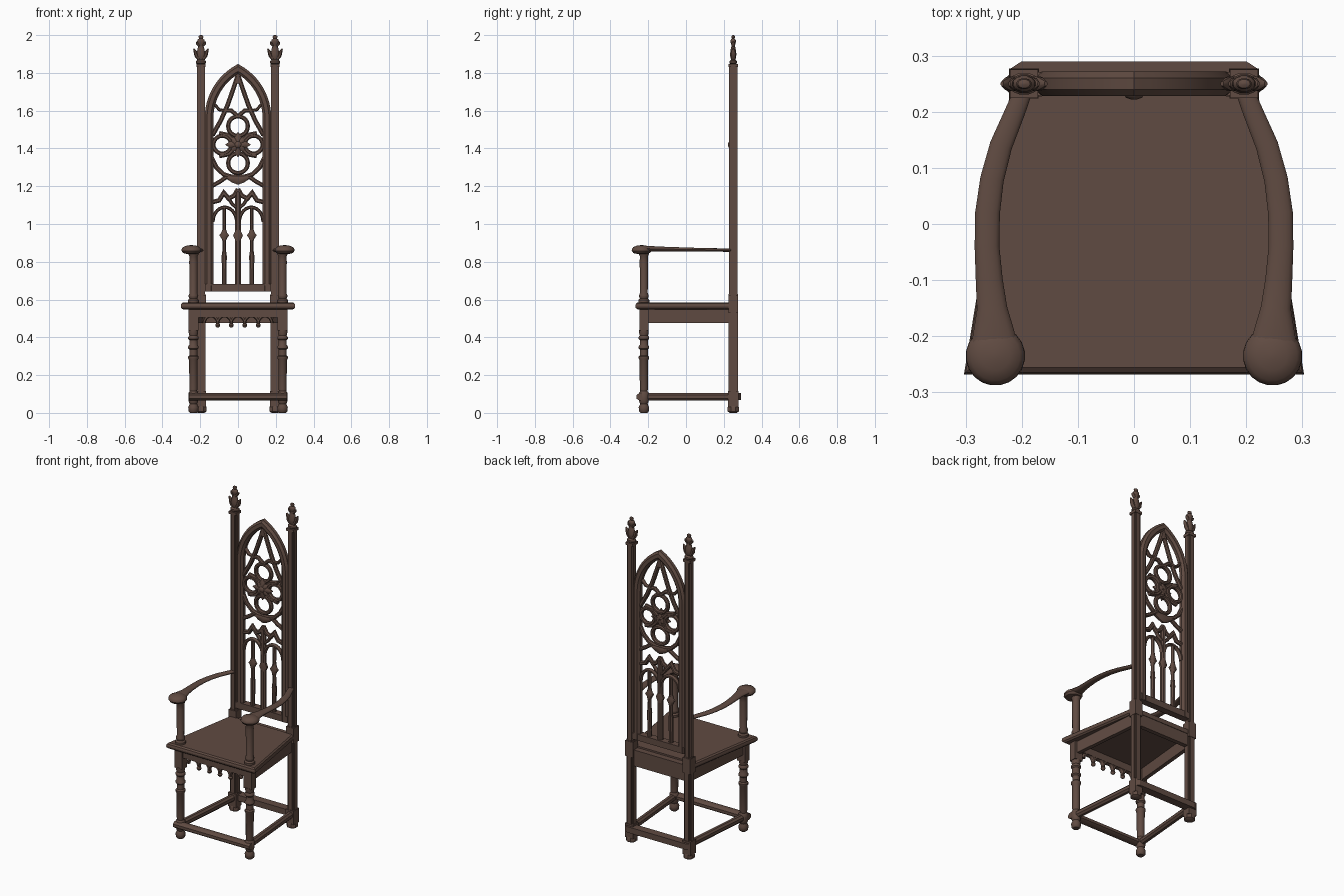
import bpy, bmesh, math
from mathutils import Vector as V

if "Cube" in bpy.data.objects:
    bpy.data.objects.remove(bpy.data.objects["Cube"])

wood = bpy.data.materials.new("dark_brown_wood")
wood.diffuse_color = (0.117, 0.070, 0.054, 1)
wood.use_nodes = True
wood.node_tree.nodes["Principled BSDF"].inputs["Base Color"].default_value = wood.diffuse_color
YB = 0.25   # plane of the chair back

def finish(name, bm, smooth=True):
    bmesh.ops.recalc_face_normals(bm, faces=bm.faces)
    me = bpy.data.meshes.new(name)
    bm.to_mesh(me); bm.free()
    ob = bpy.data.objects.new(name, me)
    me.materials.append(wood)
    bpy.context.collection.objects.link(ob)
    if smooth:
        bpy.ops.object.select_all(action='DESELECT')
        ob.select_set(True)
        bpy.context.view_layer.objects.active = ob
        bpy.ops.object.shade_smooth_by_angle(angle=math.radians(40))
    return ob

def skin(name, rings, closed=False, smooth=True):
    """Join rings of points into one surface."""
    bm = bmesh.new()
    rs = [[bm.verts.new(p) for p in r] for r in rings]
    n = len(rs[0])
    for a, b in zip(rs, rs[1:] + rs[:1] if closed else rs[1:]):
        for i in range(n):
            j = (i + 1) % n
            bm.faces.new((a[i], a[j], b[j], b[i]))
    if not closed:
        bm.faces.new(rs[0]); bm.faces.new(rs[-1])
    return finish(name, bm, smooth)

HEX = [(-1, -.45), (-.45, -1), (.45, -1), (1, -.45), (1, .45), (.45, 1), (-.45, 1), (-1, .45)]
ROUND = [(math.cos(i * math.pi / 8), math.sin(i * math.pi / 8)) for i in range(16)]

def sweep(name, pts, w, d, up=(0, 1, 0), sec=HEX, closed=False):
    """Sweep a section along a path; w and d are half sizes (number or list)."""
    pts = [V(p) for p in pts]; up = V(up); n = len(pts); rings = []
    for i, p in enumerate(pts):
        a = pts[i - 1] if i or closed else p
        b = pts[(i + 1) % n] if i < n - 1 or closed else p
        t1, t2 = (p - a), (b - p)
        t1 = t1.normalized() if t1.length else t2.normalized()
        t2 = t2.normalized() if t2.length else t1
        t = (t1 + t2).normalized()
        side = t.cross(up).normalized()
        u = side.cross(t)
        m = 1 / max(t.dot(t1), .45)          # mitre
        ww = w[i] if isinstance(w, list) else w
        dd = d[i] if isinstance(d, list) else d
        rings.append([p + side * (s * ww * m) + u * (r * dd) for s, r in sec])
    return skin(name, rings, closed)

def lathe(name, prof, x, y, n=16, sx=1, sy=1):
    return skin(name, [[(x + r * sx * math.cos(2 * math.pi * (i + .5) / n),
                         y + r * sy * math.sin(2 * math.pi * (i + .5) / n), z)
                        for i in range(n)] for r, z in prof])

def prism(name, poly, z0, z1):
    return skin(name, [[(x, y, z) for x, y in poly] for z in (z0, z1)], smooth=False)

def box(name, x0, x1, y0, y1, z0, z1):
    return prism(name, [(x0, y0), (x1, y0), (x1, y1), (x0, y1)], z0, z1)

def arc(cx, cz, r, a0, a1, n=10, y=YB):
    return [(cx + r * math.cos(math.radians(a0 + (a1 - a0) * i / n)), y,
             cz + r * math.sin(math.radians(a0 + (a1 - a0) * i / n))) for i in range(n + 1)]

def bar(name, pts, w=.010, d=.012, mirror=True):
    """Tracery bar in the back plane, repeated on the other side."""
    for s in ((1, -1) if mirror else (1,)):
        sweep(name, [(s * x, YB, z) for x, z in pts], w, d)

def ring(name, x, z, r, w=.011, d=.013):
    sweep(name, arc(x, z, r, 0, 360, 28)[:-1], w, d, closed=True)

# seat with a moulded edge
def trapezoid(k):
    return [(-.303 + k, -.268 + k), (.303 - k, -.268 + k), (.222 - k, .228), (-.222 + k, .228)]
skin("seat", [[(x, y, z) for x, y in trapezoid(k)] for k, z in
              ((.012, .548), (.002, .556), (0, .566), (.003, .578), (.012, .585))], smooth=False)
box("seat_back_edge", -.18, .18, .225, .265, .548, .575)

# aprons under the seat
for s in (1, -1):
    sweep("side_apron", [(s * .238, -.22, .514), (s * .195, .24, .512)], .012, .037, up=(0, 0, 1),
          sec=[(-1, -1), (1, -1), (1, 1), (-1, 1)])
box("back_apron", -.19, .19, .235, .262, .475, .55)
box("front_apron", -.225, .225, -.24, -.212, .505, .55)
# scalloped front edge with drop pendants
for k in range(5):
    cx = (k - 2) * .0715
    sweep("apron_scallop", arc(cx, .478, .036, 0, 180, 10, -.226), .009, .013)
for k in range(4):
    cx = (k - 1.5) * .0715
    sweep("apron_web", [(cx, -.226, .478), (cx, -.226, .51)], [.007, .02], .012)
    lathe("apron_pendant", [(.004, .451), (.011, .457), (.014, .465), (.009, .474), (.012, .482)], cx, -.226, 10)

# legs, arms and posts, both sides
for s in (1, -1):
    fx, fy, px = s * .236, -.223, s * .196
    lathe("front_leg", [(.018, 0), (.026, .008), (.028, .03), (.02, .048), (.024, .055), (.027, .07),
          (.027, .105), (.02, .115), (.022, .13), (.023, .28), (.028, .288), (.028, .298), (.021, .305),
          (.021, .335), (.028, .342), (.028, .352), (.022, .36), (.022, .385), (.028, .392), (.028, .402),
          (.022, .41), (.026, .425), (.026, .44)], fx, fy)
    box("front_leg_block", fx - .027, fx + .027, fy - .022, fy + .024, .435, .55)
    lathe("arm_post", [(.03, .58), (.03, .597), (.022, .606), (.026, .615), (.026, .622), (.021, .635),
          (.023, .8), (.022, .83), (.027, .838), (.027, .85)], fx, fy, 12)
    # arm rest with round knob
    path = [(.196, .24), (.212, .2), (.237, .14), (.253, .08), (.261, .02), (.262, -.04),
            (.258, -.1), (.253, -.15), (.25, -.19), (.249, -.235)]
    n = len(path) - 1
    sweep("arm_rest", [(s * x, y, .861 + .009 * i / n) for i, (x, y) in enumerate(path)],
          [.016, .018, .02, .021, .022, .022, .024, .027, .036, .045],
          [.009, .009, .009, .009, .01, .011, .012, .013, .015, .012], up=(0, 0, 1), sec=ROUND)
    lathe("arm_knob", [(.026, .842), (.044, .846), (.053, .858), (.052, .868), (.044, .878), (.026, .885), (.006, .888)],
          s * .247, -.235, 20)

    # back posts: notched section, heavier lower part
    def notched(h, c):
        q = [(h, h - c), (h - c * .6, h - c), (h - c * .6, h - c * .6), (h - c, h - c * .6), (h - c, h)]
        poly = []
        for k in range(4):
            ca, sa = ((1, 0), (0, 1), (-1, 0), (0, -1))[k]
            poly += [(px + ca * x - sa * y, YB + sa * x + ca * y) for x, y in q]
        return poly
    prism("back_post", notched(.022, .009), .6, 1.845)
    prism("back_leg", notched(.024, .01), .05, .63)
    for a, b, h in ((.03, .115, .027), (.53, .625, .026), (1.832, 1.848, .025)):
        box("post_block", px - h, px + h, YB - h, YB + h, a, b)
    lathe("back_foot", [(.02, 0), (.033, .008), (.033, .028), (.026, .042)], px, YB, 8)

    # leafy finial
    lathe("finial", [(.02, 1.846), (.028, 1.852), (.028, 1.862), (.016, 1.87), (.022, 1.882), (.024, 1.9),
          (.018, 1.93), (.012, 1.945), (.016, 1.952), (.021, 1.965), (.019, 1.975), (.01, 1.982),
          (.014, 1.99), (.011, 1.997), (.003, 2.0)], px, YB, 12, 1, .72)
    for e in (1, -1):
        sweep("finial_leaf", [(px + e * x, YB, z) for x, z in ((.012, 1.872), (.025, 1.892), (.03, 1.912), (.039, 1.928))],
              [.008, .01, .009, .003], [.012, .013, .011, .004])
        sweep("finial_bud", [(px + e * x, YB, z) for x, z in ((.008, 1.94), (.02, 1.955), (.026, 1.965))],
              [.006, .007, .002], [.01, .01, .004])
    # side stretcher
    sweep("side_stretcher", [(fx, fy, .085), (px, YB, .085)], .018, .02, up=(0, 0, 1))

# front and back stretchers
sweep("front_stretcher", [(-.26, -.237, .085), (.26, -.237, .085)], .026, .019, up=(0, 0, 1))
prism("back_stretcher", [(-.22, .24), (.22, .24), (.22, .277), (.2, .29), (-.2, .29), (-.22, .277)], .068, .104)

# back frame: sill, sides and pointed arch
R, C, SPRING = .298, .1446, 1.56
half = math.degrees(math.acos(C / R))
left = arc(C, SPRING, R, 180, 180 - half, 12)
right = [(-x, y, z) for x, y, z in left[:-1]][::-1]
sweep("back_frame", [(-.153, YB, .645)] + left + right + [(.153, YB, .645)], .023, .022)
box("back_sill", -.176, .176, YB - .021, YB + .021, .643, .682)

# upper tracery: steep gable, quatrefoil rings, corner bars
bar("gable_bar", [(0, 1.79), (.025, 1.715), (.055, 1.63), (.09, 1.55), (.135, 1.47)], .012)
bar("gable_stem", [(0, 1.81), (0, 1.745)], .016, mirror=False)
bar("spandrel_bar", [(.125, 1.635), (.1, 1.605), (.07, 1.6)], .008)
bar("gable_cross", [(.07, 1.6), (.035, 1.6), (0, 1.57)], .011)
for x, z, r in ((0, 1.518, .052), (0, 1.322, .052), (.083, 1.42, .047), (-.083, 1.42, .047)):
    ring("quatrefoil_ring", x, z, r)
bar("quatrefoil_diagonal", [(.02, 1.44), (.05, 1.47), (.1, 1.48)], .012)
bar("quatrefoil_diagonal", [(.02, 1.4), (.05, 1.37), (.1, 1.36)], .012)
# curved cradle beneath the rings
bar("cradle", [(.14, 1.35), (.115, 1.3), (.075, 1.262), (.035, 1.25), (0, 1.25)], .012)
bar("cradle_crest", [(-.06, 1.245), (-.03, 1.24), (0, 1.235), (.03, 1.24), (.06, 1.245)],
    [.006, .02, .027, .02, .006], .013, mirror=False)
bar("cradle_foot", [(.06, 1.25), (.095, 1.225), (.14, 1.2)], .011)

# carved flower boss
for k in range(8):
    a = k * math.pi / 4
    L = .066 if k % 2 == 0 else .048
    sweep("boss_petal", [(math.cos(a) * r, YB - .008, 1.42 + math.sin(a) * r) for r in (.004, L * .6, L)],
          [.01, .018, .002], [.014, .011, .004])
skin("boss_centre", [[(r * math.cos(t * math.pi / 6), y, 1.42 + r * math.sin(t * math.pi / 6)) for t in range(12)]
                     for r, y in ((.02, .24), (.02, .232), (.014, .225), (.005, .222))])

# ogee band
bar("ogee", [(0, 1.185), (.02, 1.15), (.05, 1.135), (.075, 1.165), (.1, 1.125), (.14, 1.115)], .012)
bar("ogee_link", [(.05, 1.135), (.03, 1.105), (0, 1.08)], .009)
# round lancet heads and slender mullions
for s in (1, -1):
    sweep("lancet_head", [(x, y, 1.01 + (z - 1.01) * 1.25) for x, y, z in arc(s * .07, 1.01, .063, 0, 180, 14)], .009, .012)
bar("lancet_mullion", [(.073, .68), (.073, .91), (.073, .94), (.073, .97), (.073, 1.085)],
    [.012, .009, .011, .009, .01])
bar("lancet_knop", [(.073, .905), (.073, .925), (.073, .94), (.073, .955), (.073, .98)],
    [.007, .015, .026, .015, .007], .014)
bar("lancet_base", [(.073, .68), (.073, .83), (.073, .87)], [.01, .014, .008], .012)
bar("centre_mullion", [(0, .68), (0, 1.17)], .016, .014, mirror=False)
bar("centre_knop", [(0, .91), (0, .94), (0, .97)], [.012, .026, .012], .015, mirror=False)
